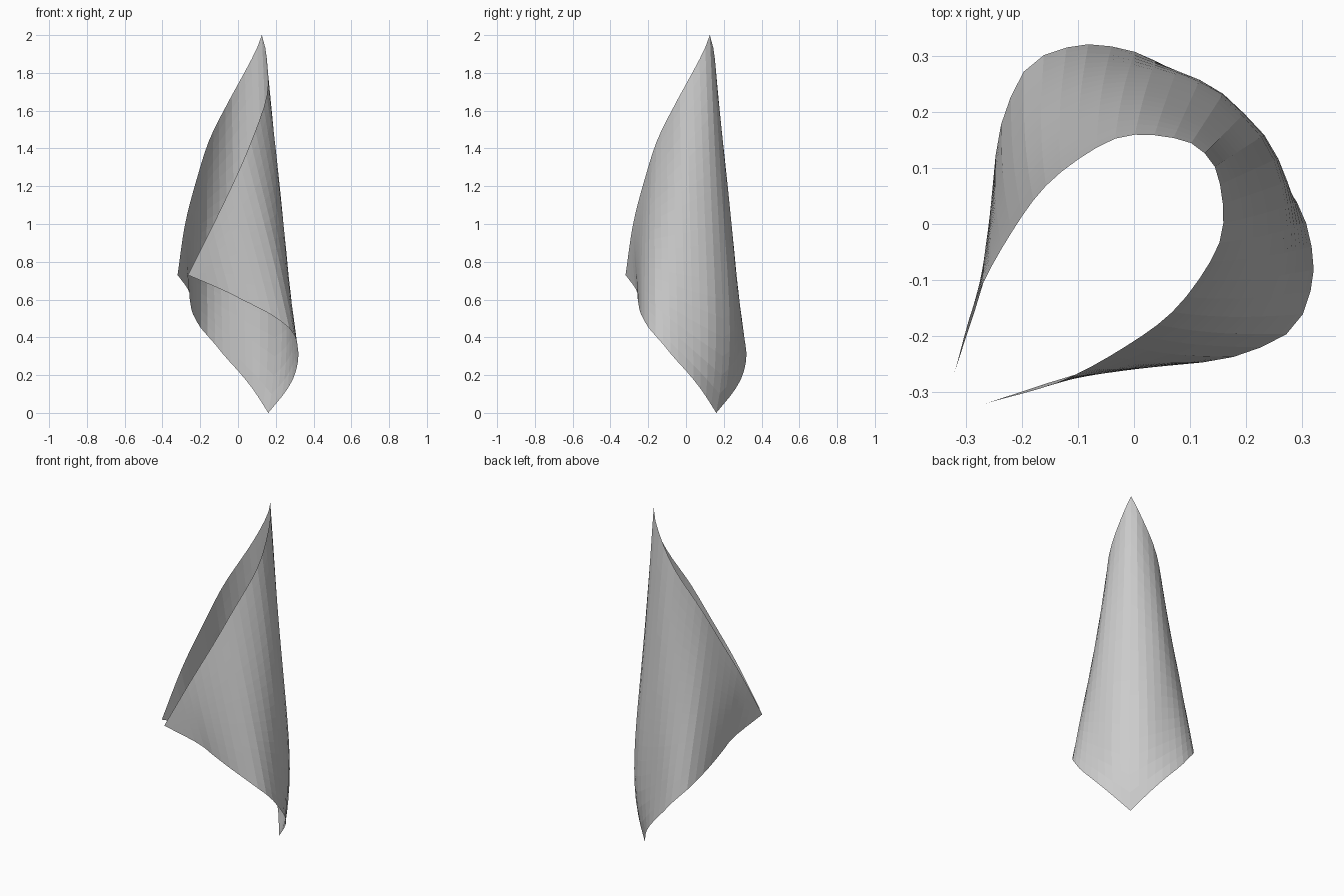
import bpy, bmesh, math
from mathutils import Vector

if "Cube" in bpy.data.objects:
    bpy.data.objects.remove(bpy.data.objects["Cube"])

COLS, ROWS = 20, 20

# One half of the rolled sheet: lower and upper edge, from the spine to the side corner
LOWER = [(.16, .16, 0), (.25, .09, .11), (.30, .02, .20), (.32, -.07, .30),
         (.31, -.135, .38), (.28, -.19, .44), (.20, -.23, .505), (.12, -.247, .55),
         (.02, -.255, .60), (-.08, -.262, .65), (-.265, -.32, .73)]
UPPER = [(.126, .126, 2), (.145, .10, 1.93), (.155, .06, 1.85), (.159, 0, 1.74),
         (.14, -.06, 1.63), (.075, -.15, 1.45), (-.01, -.215, 1.25),
         (-.13, -.28, 1.0), (-.265, -.32, .73)]


def smooth_edge(points, n):
    """Spline through the points, resampled to n equal steps."""
    p = [Vector(q) for q in points]
    p = [2 * p[0] - p[1]] + p + [2 * p[-1] - p[-2]]
    dense = []
    for a, b, c, d in zip(p, p[1:], p[2:], p[3:]):
        for k in range(20):
            t = k / 20
            dense.append(.5 * (2 * b + (c - a) * t + (2 * a - 5 * b + 4 * c - d) * t * t
                               + (3 * b - a - 3 * c + d) * t ** 3))
    dense.append(p[-2])
    dist = [0]
    for a, b in zip(dense, dense[1:]):
        dist.append(dist[-1] + (b - a).length)
    out, j = [], 0
    for i in range(n + 1):
        s = dist[-1] * i / n
        while j < len(dist) - 2 and dist[j + 1] < s:
            j += 1
        out.append(dense[j].lerp(dense[j + 1], (s - dist[j]) / (dist[j + 1] - dist[j])))
    return out


def sheet_point(low, up, f, t):
    """Point on a column: straight run plus an outward belly, fuller at the spine."""
    p = low.lerp(up, t)
    spine = math.cos(min(f / .26, 1) * math.pi / 2) ** 2
    belly = .57 * t * (1 - t) ** 4 * spine + .025 * math.sin(math.pi * t) * (1 - f) ** 1.5
    return p + Vector((p.x, p.y, 0)).normalized() * belly


lower, upper = smooth_edge(LOWER, COLS), smooth_edge(UPPER, COLS)
bm = bmesh.new()
grid = []
for i in range(-COLS, COLS + 1):
    k = abs(i)
    column = []
    for r in range(ROWS + 1):
        p = sheet_point(lower[k], upper[k], k / COLS, r / ROWS)
        # the other half mirrors across the x = y plane
        column.append(bm.verts.new((p.y, p.x, p.z) if i < 0 else p))
    grid.append(column)
for a, b in zip(grid, grid[1:]):
    for r in range(ROWS):
        bm.faces.new((a[r], a[r + 1], b[r + 1], b[r]))
bmesh.ops.remove_doubles(bm, verts=bm.verts, dist=.0005)
bmesh.ops.recalc_face_normals(bm, faces=bm.faces)

# Rolled sheet
mesh = bpy.data.meshes.new("rolled_sheet")
bm.to_mesh(mesh)
bm.free()
bpy.context.collection.objects.link(bpy.data.objects.new("rolled_sheet", mesh))
